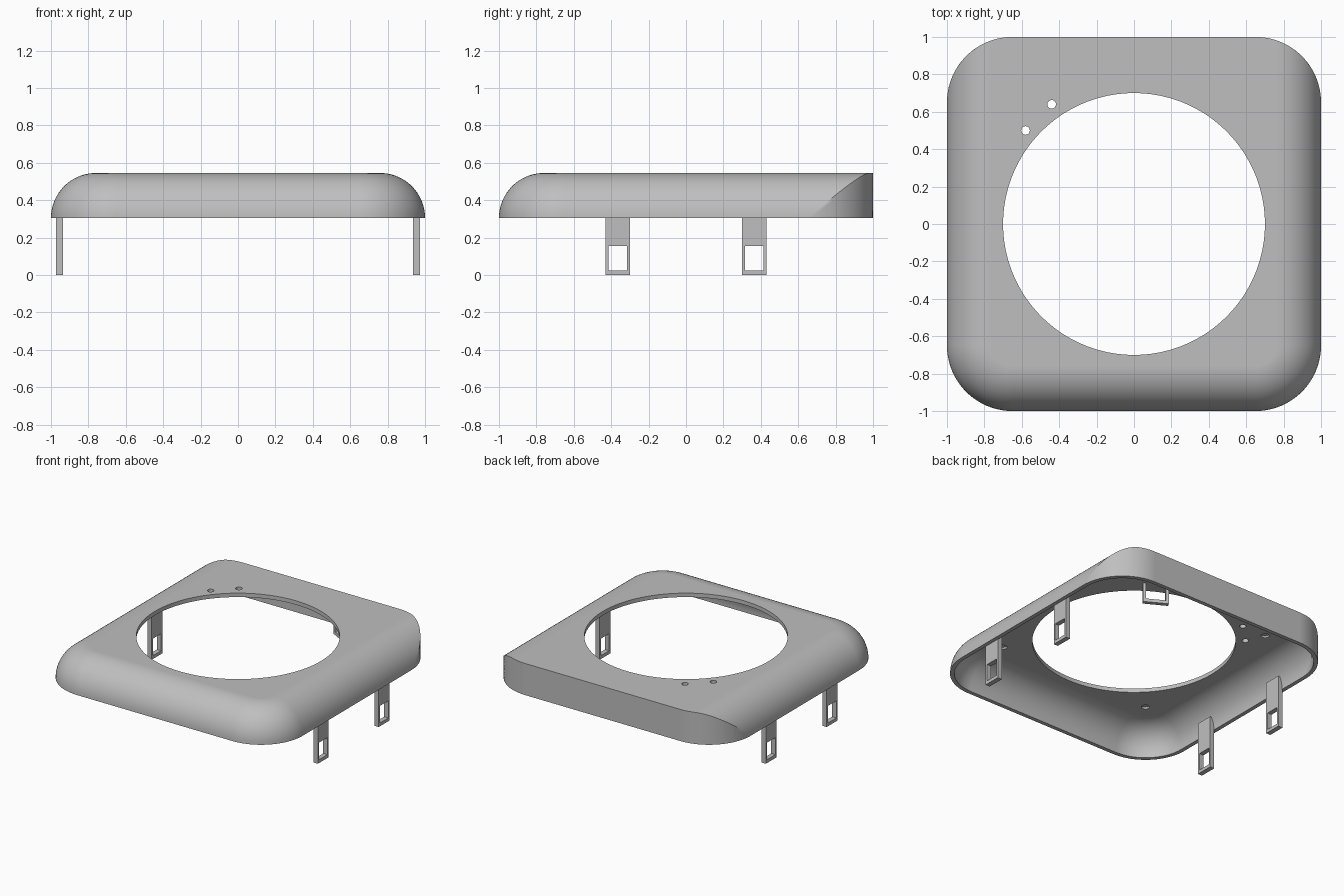
import bpy, bmesh, math
from mathutils import Matrix, Vector

cube = bpy.data.objects.get("Cube")
if cube:
    bpy.data.objects.remove(cube, do_unlink=True)

grey = bpy.data.materials.new("plain grey")
grey.use_nodes = True
COLOUR = (0.52, 0.52, 0.52, 1)
grey.diffuse_color = COLOUR
grey.node_tree.nodes["Principled BSDF"].inputs["Base Color"].default_value = COLOUR

BASE, TOP, WALL = 0.305, 0.545, 0.03
CENTRE, CORNER = 0.65, 0.35


def finish(name, bm):
    bmesh.ops.recalc_face_normals(bm, faces=bm.faces)
    mesh = bpy.data.meshes.new(name)
    bm.to_mesh(mesh)
    bm.free()
    mesh.materials.append(grey)
    obj = bpy.data.objects.new(name, mesh)
    bpy.context.collection.objects.link(obj)
    return obj


def activate(obj):
    bpy.ops.object.select_all(action="DESELECT")
    obj.select_set(True)
    bpy.context.view_layer.objects.active = obj


def box(name, size, centre, angle=0):
    bm = bmesh.new()
    place = Matrix.Translation(centre) @ Matrix.Rotation(angle, 4, "Z")
    bmesh.ops.create_cube(bm, size=1, matrix=place @ Matrix.Diagonal((*size, 1)))
    return finish(name, bm)


def cylinder(name, radius, centre, depth, sides):
    bm = bmesh.new()
    bmesh.ops.create_cone(bm, cap_ends=True, segments=sides, radius1=radius, radius2=radius,
                          depth=depth, matrix=Matrix.Translation(centre))
    return finish(name, bm)


def cut(obj, cutter):
    mod = obj.modifiers.new("cut", "BOOLEAN")
    mod.operation, mod.solver, mod.object = "DIFFERENCE", "EXACT", cutter
    cutter.hide_render = True
    activate(obj)
    bpy.ops.object.modifier_apply(modifier=mod.name)
    bpy.data.objects.remove(cutter, do_unlink=True)


def outline(inset, corner):
    """Half plan: rounded front corner, then back corner trimmed by an upright cylinder."""
    steps = 20
    front = corner - inset
    start = math.acos(front / corner)
    half = []
    for i in range(steps + 1):
        a = -math.pi / 2 * (1 - i / steps)
        half.append((CENTRE + front * math.cos(a), -CENTRE + front * math.sin(a)))
    for i in range(steps + 1):
        a = start + (math.pi / 2 - start) * i / steps
        half.append((CENTRE + corner * math.cos(a), CENTRE + corner * math.sin(a)))
    return half + [(-x, y) for x, y in reversed(half)]


def domed_block(name, shrink, skirt):
    """Stack of outlines following a quarter-round edge on the front and sides."""
    radius, corner, steps = TOP - BASE - shrink, CORNER - shrink, 18
    layers = [(0, BASE - skirt)] if skirt else []
    for i in range(steps + 1):
        a = math.pi / 2 * i / steps
        layers.append((radius * (1 - math.cos(a)), BASE + radius * math.sin(a)))
    bm = bmesh.new()
    rings = [[bm.verts.new((x, y, z)) for x, y in outline(inset, corner)] for inset, z in layers]
    count = len(rings[0])
    for low, high in zip(rings, rings[1:]):
        for i in range(count):
            j = (i + 1) % count
            bm.faces.new((low[i], low[j], high[j], high[i]))
    bm.faces.new(rings[0])
    bm.faces.new(rings[-1])
    return finish(name, bm)


# Hollow cover with the large round opening
cover = domed_block("cover", 0, 0)
cut(cover, domed_block("cavity", WALL, 0.1))
cut(cover, cylinder("opening", 0.7, (0, 0, TOP), 0.3, 128))

# Two small through holes and four blind screw recesses underneath
for x, y in ((-0.58, 0.5), (-0.44, 0.64)):
    cut(cover, cylinder("pin_hole", 0.023, (x, y, TOP), 0.2, 24))
for sx in (-1, 1):
    for sy in (-1, 1):
        cut(cover, cylinder("recess", 0.028, (sx * 0.64, sy * 0.64, TOP - WALL), 0.03, 24))

activate(cover)
bpy.ops.object.shade_smooth_by_angle(angle=math.radians(25))
weighted = cover.modifiers.new("even shading", "WEIGHTED_NORMAL")
weighted.keep_sharp = True

# Four clip legs with a latch window
for side, sx in (("left", 1), ("right", -1)):
    for end, sy in (("front", -1), ("back", 1)):
        x, y = sx * 0.954, sy * 0.365
        leg = box(f"{end}_{side}_clip_leg", (0.036, 0.13, 0.4), (x, y, 0.2))
        cut(leg, box("window", (0.2, 0.1, 0.13), (x, y, 0.09)))

# Small cable loop hanging under the top plate beside the opening
spot = Vector((0.385, 0.69, 0))
turn = math.atan2(spot.y, spot.x) + math.pi / 2
along = Vector((math.cos(turn), math.sin(turn), 0))
for label, s in (("a", -1), ("b", 1)):
    box(f"loop_post_{label}", (0.02, 0.03, 0.15), spot + along * s * 0.08 + Vector((0, 0, 0.45)), turn)
box("loop_bar", (0.18, 0.03, 0.025), spot + Vector((0, 0, 0.38)), turn)
